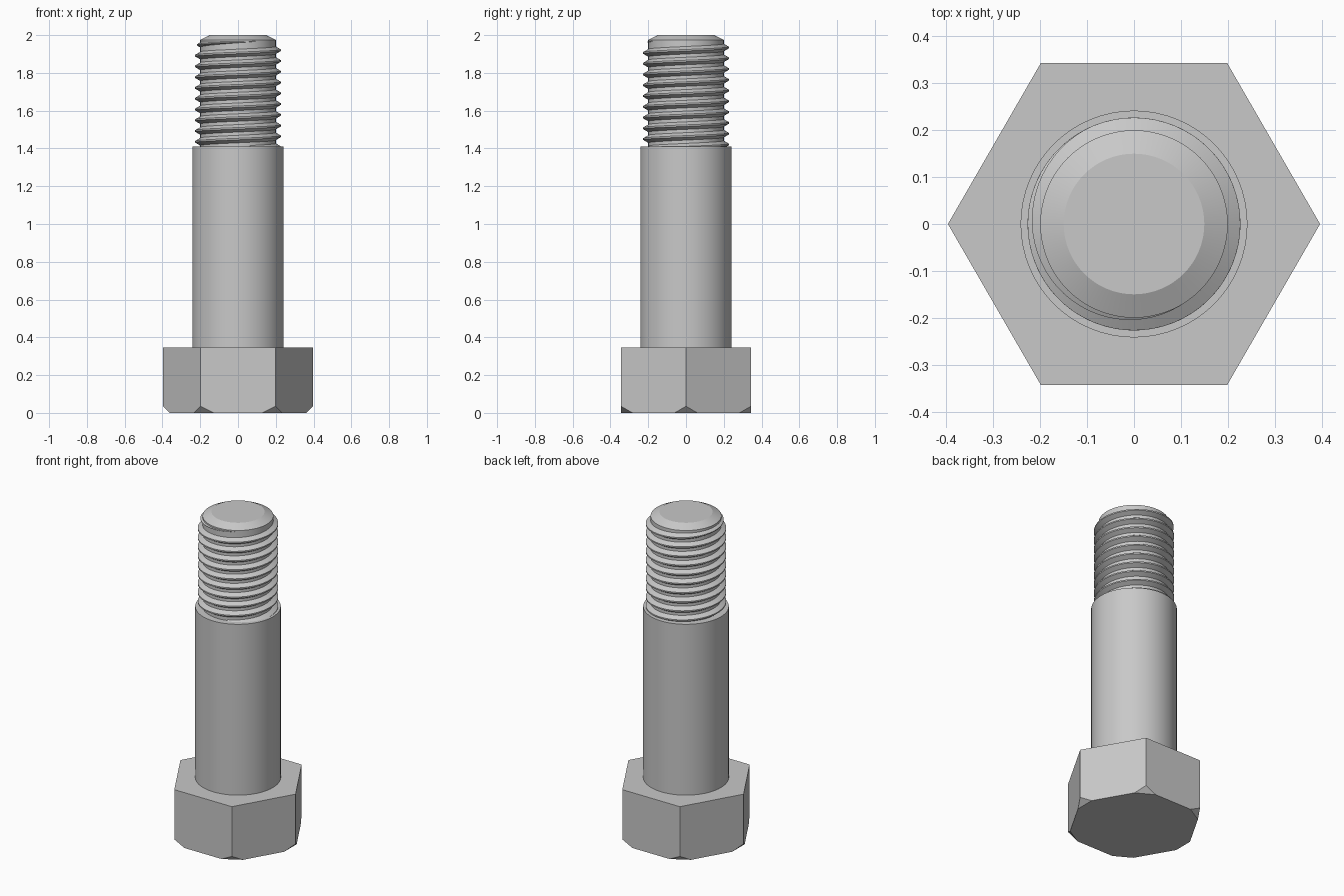
import bpy
import bmesh
from math import cos, sin, pi, radians
from mathutils import Vector

cube = bpy.data.objects.get("Cube")
if cube:
    bpy.data.objects.remove(cube)

steel = bpy.data.materials.new("steel_grey")
steel.use_nodes = True
GREY = (0.58, 0.58, 0.58, 1)
steel.diffuse_color = GREY
steel.node_tree.nodes["Principled BSDF"].inputs["Base Color"].default_value = GREY

SEGMENTS = 64
HEAD_RADIUS, HEAD_TOP = 0.397, 0.345
SHANK_RADIUS, SHANK_TOP = 0.242, 1.41
ROOT, CREST, PITCH = 0.2, 0.227, 0.057


def finish(name, bm, smooth=True):
    """Turn a bmesh into a named steel object."""
    bmesh.ops.recalc_face_normals(bm, faces=bm.faces)
    mesh = bpy.data.meshes.new(name)
    bm.to_mesh(mesh)
    bm.free()
    mesh.materials.append(steel)
    obj = bpy.data.objects.new(name, mesh)
    bpy.context.collection.objects.link(obj)
    if smooth:
        bpy.ops.object.select_all(action="DESELECT")
        obj.select_set(True)
        bpy.context.view_layer.objects.active = obj
        bpy.ops.object.shade_smooth_by_angle(angle=radians(20))
    return obj


def lathe(name, profile):
    """Spin a (radius, height) profile around the z axis."""
    bm = bmesh.new()
    verts = [bm.verts.new((r, 0, z)) for r, z in profile]
    edges = [bm.edges.new(pair) for pair in zip(verts, verts[1:])]
    bmesh.ops.spin(bm, geom=verts + edges, cent=(0, 0, 0), axis=(0, 0, 1),
                   angle=2 * pi, steps=SEGMENTS)
    bmesh.ops.remove_doubles(bm, verts=bm.verts, dist=0.0005)
    return finish(name, bm)


# Hexagonal head with its six lower corners cut at 45 degrees
bm = bmesh.new()
ring = [bm.verts.new((HEAD_RADIUS * cos(i * pi / 3), HEAD_RADIUS * sin(i * pi / 3), 0))
        for i in range(6)]
base = bm.faces.new(ring)
top = bmesh.ops.extrude_face_region(bm, geom=[base], use_keep_orig=True)["geom"]
bmesh.ops.translate(bm, vec=(0, 0, HEAD_TOP),
                    verts=[v for v in top if isinstance(v, bmesh.types.BMVert)])
bmesh.ops.recalc_face_normals(bm, faces=bm.faces)
for i in range(6):
    outward = Vector((cos(i * pi / 3), sin(i * pi / 3), 0))
    cut = bmesh.ops.bisect_plane(
        bm, geom=bm.verts[:] + bm.edges[:] + bm.faces[:],
        plane_co=outward * (HEAD_RADIUS - 0.035),
        plane_no=outward - Vector((0, 0, 1)), clear_outer=True)["geom_cut"]
    bmesh.ops.holes_fill(bm, edges=[e for e in cut if isinstance(e, bmesh.types.BMEdge)])
finish("hex_head", bm, smooth=False)

# Plain shank with its shoulder, and the chamfered threaded end
lathe("shank", [(SHANK_RADIUS, HEAD_TOP), (SHANK_RADIUS, SHANK_TOP), (ROOT, SHANK_TOP)])
lathe("threaded_core", [(ROOT, SHANK_TOP), (ROOT, 1.975), (0.15, 2), (0, 2)])

# Helical thread ridge, starting in the shoulder and fading out at the tip
bm = bmesh.new()
start, end = -9.2, 0.875
steps = int((end - start) * SEGMENTS)
previous = None
for i in range(steps + 1):
    turn = start + (end - start) * i / steps
    angle = 2 * pi * turn
    fade = min(1, (end - turn) / 0.55)
    height = 1.92 + PITCH * turn
    section = []
    for radius, offset in ((ROOT - 0.002, -0.021), (CREST, -0.004),
                           (CREST, 0.004), (ROOT - 0.002, 0.021)):
        r = ROOT - 0.002 + (radius - ROOT + 0.002) * fade
        z = min(height + offset * max(fade, 0.1), 1.974)
        section.append(bm.verts.new((r * cos(angle), r * sin(angle), z)))
    if previous:
        for k in range(3):
            bm.faces.new((previous[k], section[k], section[k + 1], previous[k + 1]))
    previous = section
finish("thread", bm)
